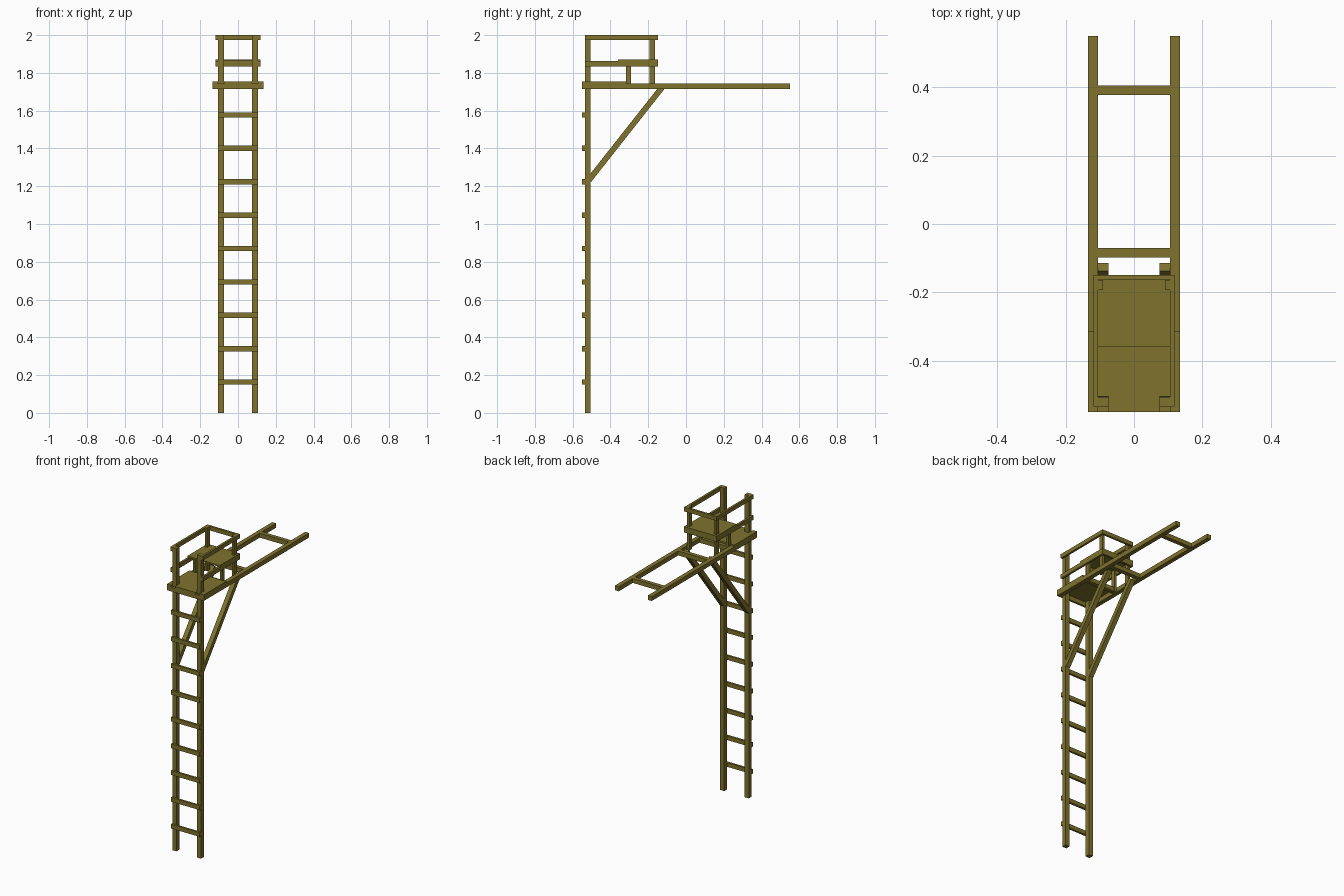
import bpy, math

if "Cube" in bpy.data.objects:
    bpy.data.objects.remove(bpy.data.objects["Cube"])

wood = bpy.data.materials.new("olive wood")
wood.diffuse_color = (0.21, 0.17, 0.027, 1)
wood.use_nodes = True
wood.node_tree.nodes["Principled BSDF"].inputs["Base Color"].default_value = wood.diffuse_color


def box(name, x, y, z):
    """Axis-aligned timber given its (min, max) on each axis."""
    bpy.ops.mesh.primitive_cube_add(size=1, location=[(a + b) / 2 for a, b in (x, y, z)])
    o = bpy.context.object
    o.name = name
    o.scale = [b - a for a, b in (x, y, z)]
    bpy.ops.object.transform_apply(location=False, rotation=False, scale=True)
    o.data.materials.append(wood)
    return o


def pair(name, x, y, z):
    """Same timber on the right and the left."""
    box(name + "_right", x, y, z)
    box(name + "_left", (-x[1], -x[0]), y, z)


# Ladder: tall posts with rungs nailed to the front
pair("ladder_post", (0.075, 0.105), (-0.536, -0.506), (0, 2.0))
for i in range(9):
    zc = 0.163 + i * 0.1768
    box(f"rung_{i + 1}", (-0.105, 0.105), (-0.55, -0.536), (zc - 0.014, zc + 0.014))

# Long shooting rails that carry the platform, with crossbars
pair("long_rail", (0.106, 0.135), (-0.55, 0.55), (1.715, 1.744))
box("far_crossbar", (-0.106, 0.106), (0.378, 0.405), (1.715, 1.744))
box("near_crossbar", (-0.106, 0.106), (-0.098, -0.07), (1.715, 1.744))
box("deck_crossbar", (-0.106, 0.106), (-0.319, -0.291), (1.715, 1.744))
box("front_crossbar", (-0.106, 0.106), (-0.55, -0.536), (1.715, 1.744))

# Foot deck, notched around the posts
box("deck_board", (-0.135, 0.135), (-0.505, -0.314), (1.744, 1.755))
box("deck_front_board", (-0.075, 0.075), (-0.55, -0.505), (1.744, 1.755))
pair("deck_side_board", (0.105, 0.135), (-0.55, -0.505), (1.744, 1.755))

# Diagonal braces
y0, z0, y1, z1 = -0.514, 1.232, -0.126, 1.724
for side, s in (("right", 1), ("left", -1)):
    L = math.hypot(y1 - y0, z1 - z0)
    o = box("brace_" + side, (-0.015, 0.015), (-L / 2, L / 2), (-0.015, 0.015))
    o.location = (s * 0.09, (y0 + y1) / 2, (z0 + z1) / 2)
    o.rotation_euler[0] = math.atan2(z1 - z0, y1 - y0)

# Rear posts and seat supports
pair("rear_post", (0.091, 0.106), (-0.193, -0.164), (1.715, 2.0))
pair("seat_support", (0.091, 0.106), (-0.318, -0.29), (1.715, 1.862))

# Hand rails (top) and seat rails (middle), open at the front
for label, za, zb in (("hand", 1.973, 2.0), ("seat", 1.834, 1.862)):
    pair(label + "_rail", (0.105, 0.119), (-0.535, -0.149), (za, zb))
    box(label + "_back_rail", (-0.105, 0.105), (-0.163, -0.149), (za, zb))

# Seat board resting on the middle rails
box("seat", (-0.119, 0.119), (-0.359, -0.149), (1.862, 1.872))
